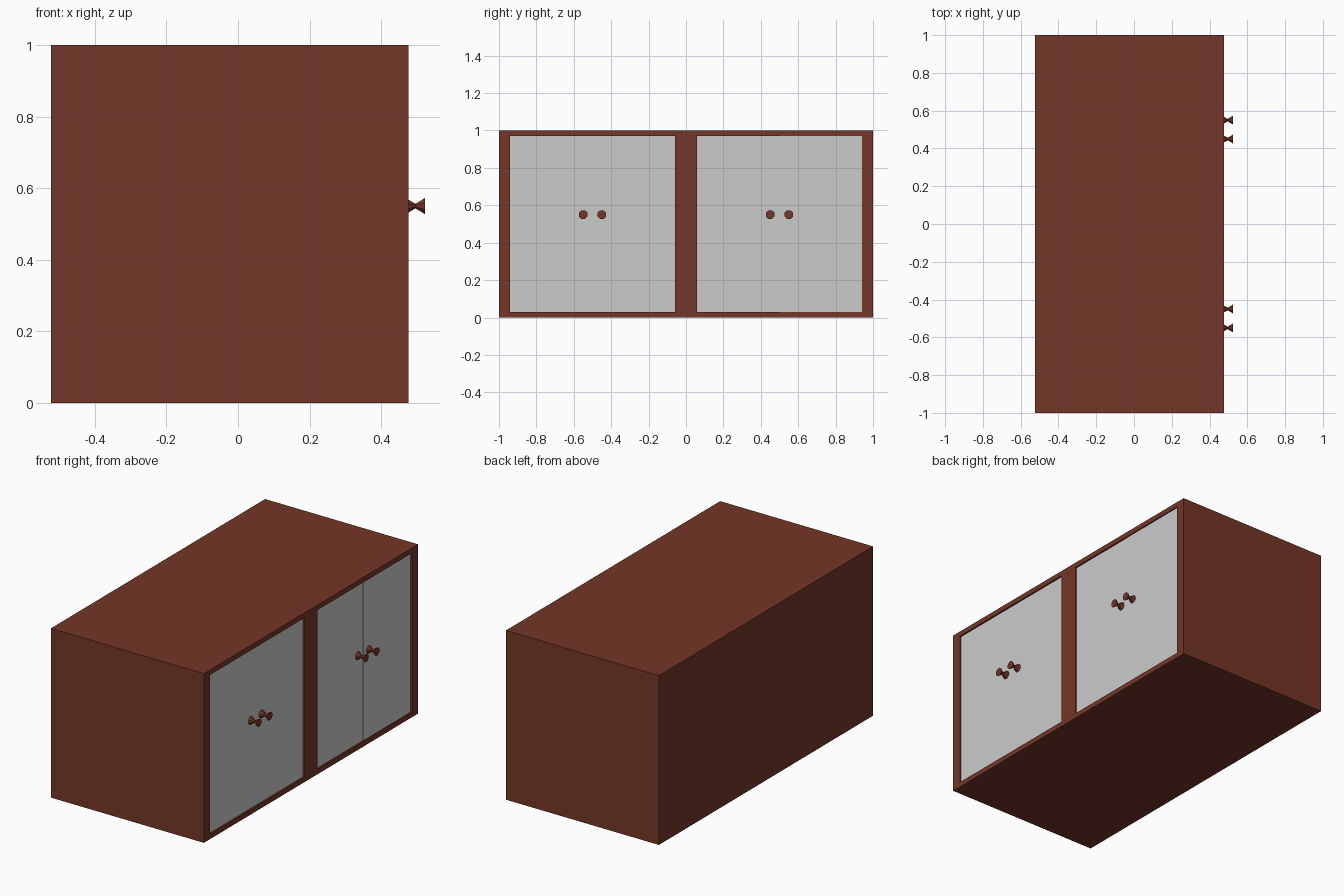
import bpy, bmesh
from math import pi, sin, cos

if "Cube" in bpy.data.objects:
    bpy.data.objects.remove(bpy.data.objects["Cube"])

wood = bpy.data.materials.new("brown_wood")
wood.diffuse_color = (0.175, 0.037, 0.02, 1)
wood.use_nodes = True
wood.node_tree.nodes["Principled BSDF"].inputs["Base Color"].default_value = wood.diffuse_color

FRONT = 0.477      # x of the cabinet's door side
DOOR = 0.468       # x of the door faces
Z0, Z1 = 0.03, 0.97


def box(name, lo, hi, mat=None):
    bm = bmesh.new()
    bmesh.ops.create_cube(bm, size=1)
    for v in bm.verts:
        v.co = [(a + b) / 2 + c * (b - a) for a, b, c in zip(lo, hi, v.co)]
    return finish(name, bm, mat)


def finish(name, bm, mat=None):
    bmesh.ops.recalc_face_normals(bm, faces=bm.faces)
    me = bpy.data.meshes.new(name)
    bm.to_mesh(me)
    bm.free()
    ob = bpy.data.objects.new(name, me)
    bpy.context.collection.objects.link(ob)
    if mat:
        me.materials.append(mat)
    return ob


def knob(name, y, z, profile, sides=8):
    bm = bmesh.new()
    rings = []
    for x, r in profile:
        angles = [2 * pi * (i + 0.5) / sides for i in range(sides)]
        rings.append([bm.verts.new((x, y + r * cos(a), z + r * sin(a))) for a in angles])
    for a, b in zip(rings, rings[1:]):
        for i in range(sides):
            j = (i + 1) % sides
            bm.faces.new((a[i], a[j], b[j], b[i]))
    bm.faces.new(rings[0])
    bm.faces.new(rings[-1])
    return finish(name, bm, wood)


# Cabinet carcass with one door opening on each side of the divider
body = box("cabinet_body", (-0.523, -1, 0), (FRONT, 1, 1), wood)

for side, name in ((-1, "left"), (1, "right")):
    y0, y1 = sorted((side * 0.06, side * 0.941))
    cutter = box(name + "_opening_cutter", (0.43, y0, Z0), (0.6, y1, Z1))
    cutter.hide_render = True
    cutter.hide_set(True)
    cut = body.modifiers.new(name + "_opening", 'BOOLEAN')
    cut.operation = 'DIFFERENCE'
    cut.solver = 'EXACT'
    cut.object = cutter

    # Pair of doors meeting mid-opening; the last one stands slightly proud
    mid = side * 0.5
    proud = 0.002 if side > 0 else 0
    box(name + "_door_a", (0.43, y0, Z0), (DOOR, mid, Z1))
    box(name + "_door_b", (0.43, mid, Z0), (DOOR + proud, y1, Z1))

    # Hourglass knobs
    for off, tag in ((-0.05, "a"), (0.05, "b")):
        knob(f"{name}_knob_{tag}", mid + off, 0.55,
             [(0.467, 0.025), (0.496, 0.007), (0.523, 0.025)])
